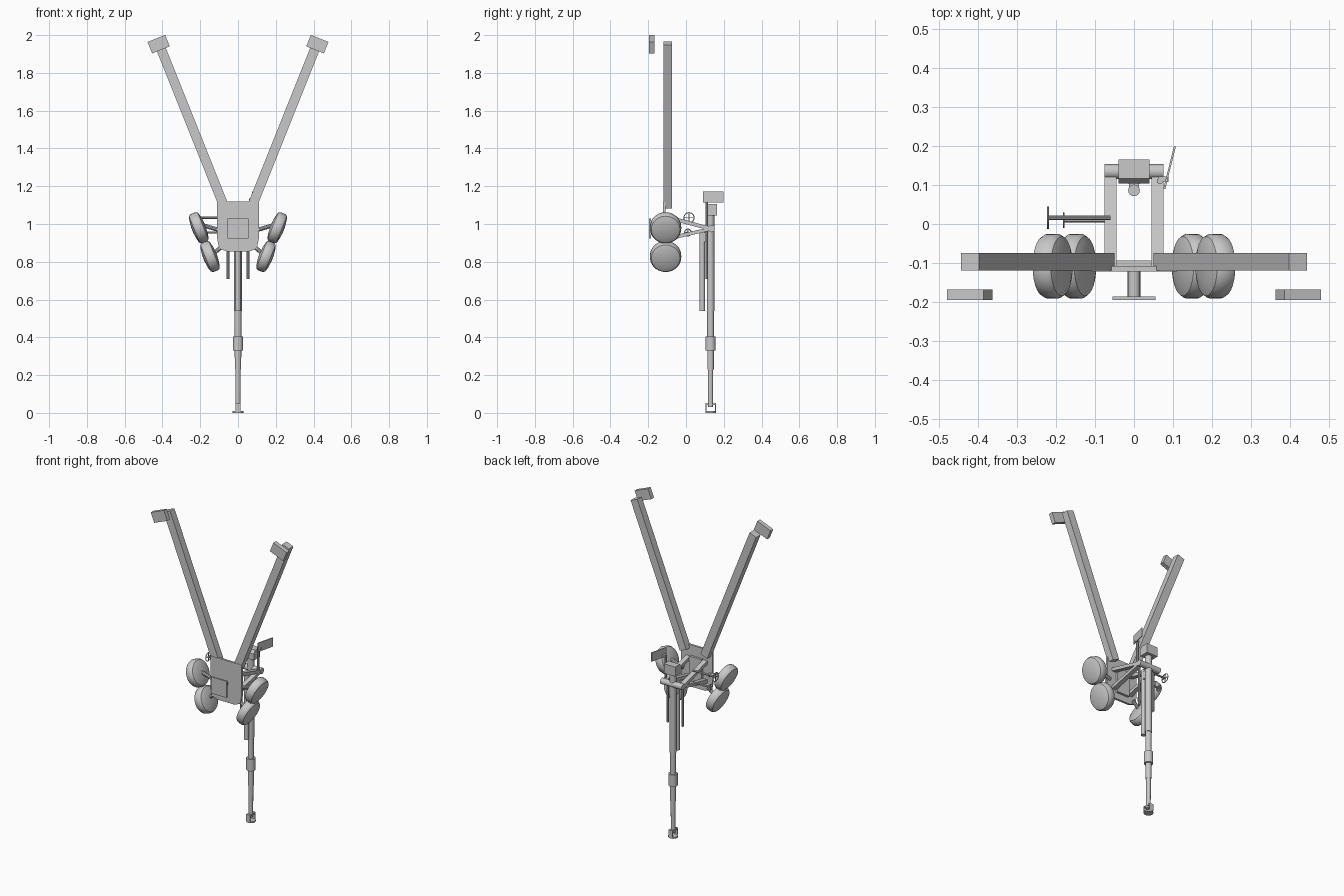
import bpy, bmesh, math
from mathutils import Vector, Matrix

if "Cube" in bpy.data.objects:
    bpy.data.objects.remove(bpy.data.objects["Cube"])

grey = bpy.data.materials.new("grey_metal")
grey.diffuse_color = (0.58, 0.58, 0.58, 1)
grey.use_nodes = True
grey.node_tree.nodes["Principled BSDF"].inputs["Base Color"].default_value = grey.diffuse_color
TILT = math.radians(21.8)          # splay of the trails and wheels


def finish(name, bm, smooth=False):
    bmesh.ops.recalc_face_normals(bm, faces=bm.faces[:])
    me = bpy.data.meshes.new(name)
    bm.to_mesh(me)
    bm.free()
    me.materials.append(grey)
    ob = bpy.data.objects.new(name, me)
    bpy.context.collection.objects.link(ob)
    if smooth:
        bpy.context.view_layer.objects.active = ob
        ob.select_set(True)
        bpy.ops.object.shade_smooth_by_angle(angle=math.radians(35))
        ob.select_set(False)
    return ob


def box(name, centre, size, rot=None):
    bm = bmesh.new()
    m = Matrix.Translation(centre) @ (rot or Matrix()) @ Matrix.Diagonal((*size, 1))
    bmesh.ops.create_cube(bm, size=1, matrix=m)
    return finish(name, bm)


def lathe(name, origin, axis, profile, seg=24):
    """Spin (radius, height) points about an axis through origin."""
    bm = bmesh.new()
    rot = Vector((0, 0, 1)).rotation_difference(Vector(axis)).to_matrix().to_4x4()
    m = Matrix.Translation(origin) @ rot
    rings = []
    for r, h in profile:
        rings.append([bm.verts.new(m @ Vector((r * math.cos(t), r * math.sin(t), h)))
                      for t in (2 * math.pi * i / seg for i in range(seg))])
    for a, b in zip(rings, rings[1:]):
        for i in range(seg):
            j = (i + 1) % seg
            bm.faces.new((a[i], a[j], b[j], b[i]))
    bm.faces.new(rings[0])
    bm.faces.new(rings[-1])
    return finish(name, bm, True)


def rod(name, a, b, r, seg=16):
    d = Vector(b) - Vector(a)
    return lathe(name, a, d, [(r, 0), (r, d.length)], seg)


def prism(name, pts, lo, hi, axis):
    """Extrude a 2D outline along x (points y,z) or y (points x,z)."""
    bm = bmesh.new()
    put = (lambda p, h: (h, p[0], p[1])) if axis == 'X' else (lambda p, h: (p[0], h, p[1]))
    a = [bm.verts.new(put(p, lo)) for p in pts]
    b = [bm.verts.new(put(p, hi)) for p in pts]
    n = len(pts)
    bm.faces.new(a)
    bm.faces.new(b)
    for i in range(n):
        bm.faces.new((a[i], a[(i + 1) % n], b[(i + 1) % n], b[i]))
    return finish(name, bm)


# carriage body plate, rear block and firing pad
prism("body_plate", [(-.11, 1.12), (.11, 1.12), (.11, .92), (.10, .87), (.06, .855),
                     (-.06, .855), (-.10, .87), (-.11, .92)], -.122, -.108, 'Y')
box("body_block", (0, -.101, .975), (.09, .016, .16))
rod("pad_stem", (0, -.19, .977), (0, -.11, .977), .016)
box("firing_pad", (0, -.19, .977), (.11, .01, .105))

wheel_profile = [(.012, -.037), (.04, -.034), (.062, -.030), (.076, -.025), (.083, -.014),
                 (.083, .014), (.076, .025), (.062, .030), (.04, .034), (.012, .037)]

for s, side in ((1, "right"), (-1, "left")):
    rot = Matrix.Rotation(s * TILT, 4, 'Y')
    # splayed trail beam and ground spade
    lo, hi = Vector((s * .074, -.097, 1.09)), Vector((s * .418, -.097, 1.957))
    box("trail_" + side, (lo + hi) / 2, (.05, .045, (hi - lo).length), rot)
    box("spade_" + side, (s * .42, -.181, 1.952), (.10, .028, .065), rot)
    # paired road wheels on arms
    axis = rot @ Vector((1, 0, 0))
    for pos, x, z, start in (("upper", .208, .98, (.09, .965)), ("lower", .148, .828, (.08, .885))):
        lathe(f"{pos}_wheel_{side}", (s * x, -.108, z), axis, wheel_profile, 28)
        rod(f"{pos}_wheel_arm_{side}", (s * start[0], -.105, start[1]),
            (s * x, -.108, z + (.02 if pos == "upper" else 0)), .011, 10)
    # cradle struts from body plate to trunnion
    x0, x1 = sorted((s * .045, s * .075))
    prism("cradle_upper_" + side, [(-.11, 1.05), (-.11, 1.028), (.125, .966), (.125, .986)],
          x0, x1, 'X')
    prism("cradle_lower_" + side, [(-.11, .93), (-.11, .908), (.125, .964), (.125, .982)],
          x0, x1, 'X')
    # balancing rods beside the barrel
    rod("balance_rod_" + side, (s * .053, .11, .71), (s * .053, .11, .985), .007, 10)

# barrel with collar
lathe("barrel", (0, .13, 0), (0, 0, 1),
      [(.013, .03), (.014, .23), (.017, .23), (.018, .54), (.02, .54), (.02, 1.06)], 20)
rod("barrel_collar", (0, .13, .33), (0, .13, .405), .027, 20)

# muzzle brake
rod("muzzle_plate", (0, .13, 0), (0, .13, .009), .028, 20)
for y in (.105, .155):
    box("muzzle_cheek", (0, y, .03), (.028, .005, .044))
box("muzzle_bridge", (0, .13, .046), (.028, .05, .008))

# breech block with sloped front
prism("breech", [(.103, 1.045), (.103, 1.085), (.117, 1.105), (.165, 1.105), (.165, 1.045)],
      -.04, .04, 'X')

# trunnion and recoil cylinder
rod("trunnion", (-.076, .134, .975), (.076, .134, .975), .019, 20)
rod("recoil_cylinder", (0, .086, .54), (0, .086, .97), .015, 16)
box("recoil_bracket", (0, .105, .93), (.026, .04, .05))

# sight bracket and slanted sight plate
rod("sight_post", (.066, .11, .98), (.066, .11, 1.135), .008, 10)
box("sight_arm", (.075, .115, 1.128), (.026, .014, .012))
box("sight_plate", (.091, .144, 1.143), (.005, .112, .057),
    Matrix.Rotation(math.radians(-14), 4, 'Z'))

# aiming handwheels with shafts and spokes
for name, x, y, z, r in (("elevation", -.22, .016, 1.033, .029), ("traverse", -.18, .01, .955, .02)):
    rod(name + "_shaft", (x, y, z), (-.06, y, z), .006, 10)
    bpy.ops.mesh.primitive_torus_add(major_radius=r - .002, minor_radius=.0025, major_segments=24,
                                     minor_segments=6, location=(x, y, z),
                                     rotation=(0, math.pi / 2, 0))
    rim = bpy.context.object
    rim.name = name + "_handwheel"
    rim.data.materials.append(grey)
    bpy.ops.object.shade_smooth_by_angle()
    rim.select_set(False)
    box(name + "_spoke_a", (x, y, z), (.004, 2 * r - .004, .004))
    box(name + "_spoke_b", (x, y, z), (.004, .004, 2 * r - .004))
